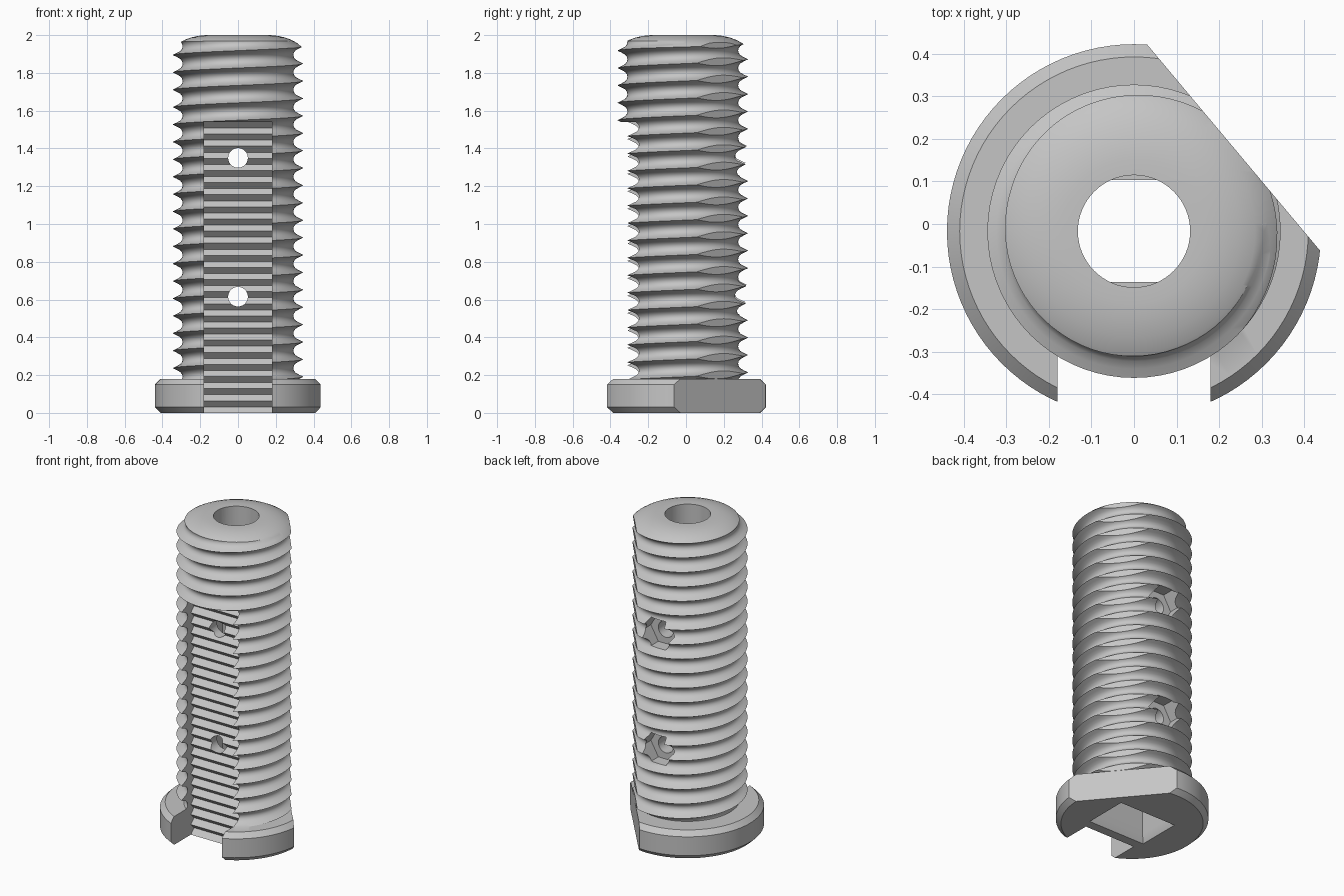
import bpy, bmesh, math
from mathutils import Matrix, Vector

if "Cube" in bpy.data.objects:
    bpy.data.objects.remove(bpy.data.objects["Cube"], do_unlink=True)

grey = bpy.data.materials.new("plain grey")
grey.use_nodes = True
grey.diffuse_color = (0.56, 0.56, 0.56, 1)
grey.node_tree.nodes["Principled BSDF"].inputs["Base Color"].default_value = (0.56, 0.56, 0.56, 1)

PITCH = 0.0921
AXIS_Y = -0.017


def finish(name, bm):
    bmesh.ops.recalc_face_normals(bm, faces=bm.faces)
    mesh = bpy.data.meshes.new(name)
    bm.to_mesh(mesh)
    bm.free()
    mesh.materials.append(grey)
    obj = bpy.data.objects.new(name, mesh)
    bpy.context.collection.objects.link(obj)
    return obj


def lathe(name, profile, steps=96):
    bm = bmesh.new()
    verts = [bm.verts.new((r, 0, z)) for r, z in profile]
    edges = [bm.edges.new(pair) for pair in zip(verts, verts[1:])]
    bmesh.ops.spin(bm, geom=verts + edges, cent=(0, 0, 0), axis=(0, 0, 1),
                   angle=math.tau, steps=steps, use_duplicate=False)
    bmesh.ops.remove_doubles(bm, verts=bm.verts, dist=1e-5)
    return finish(name, bm)


def box(name, low, high, turn=0, flare=0):
    low, high = Vector(low), Vector(high)
    bm = bmesh.new()
    bmesh.ops.create_cube(bm, size=1, matrix=Matrix.Translation((low + high) / 2)
                          @ Matrix.Diagonal((*(high - low), 1)))
    # Widen the lower rim by the flare
    for v in bm.verts:
        if v.co.z < (low.z + high.z) / 2:
            v.co.x += math.copysign(flare, v.co.x)
            v.co.y += math.copysign(flare, v.co.y)
    bm.transform(Matrix.Rotation(turn, 4, "Z"))
    return finish(name, bm)


def rod_y(name, radius, y0, y1, z, sides):
    bm = bmesh.new()
    place = Matrix.Translation((0, (y0 + y1) / 2, z)) @ Matrix.Rotation(math.pi / 2, 4, "X")
    place = place @ Matrix.Rotation(math.pi / sides, 4, "Z")
    bmesh.ops.create_cone(bm, cap_ends=True, segments=sides, radius1=radius,
                          radius2=radius, depth=y1 - y0, matrix=place)
    return finish(name, bm)


def combine(obj, other, operation):
    mod = obj.modifiers.new(operation, "BOOLEAN")
    mod.operation, mod.solver, mod.object = operation, "EXACT", other
    bpy.context.view_layer.objects.active = obj
    bpy.ops.object.modifier_apply(modifier=mod.name)
    bpy.data.objects.remove(other, do_unlink=True)


def threaded_rod():
    # Half the thread profile from crest to root, mirrored to the next crest
    half = [(0, 0.345), (0.11, 0.324), (0.22, 0.306), (0.36, 0.296), (0.5, 0.293)]
    profile = half + [(1 - t, r) for t, r in half[-2:0:-1]]
    n, m, turns = 72, len(profile), 23
    start = 1.918 - PITCH * 21.75
    bm = bmesh.new()
    grid = []
    for i in range(n):
        a = math.tau * i / n
        column = []
        for j in range(turns * m + 1):
            t, r = profile[j % m]
            z = start + PITCH * (j // m + t + i / n)
            column.append(bm.verts.new((r * math.cos(a), r * math.sin(a), z)))
        grid.append(column)
    for i in range(n):
        here = grid[i]
        after = grid[i + 1] if i < n - 1 else grid[0][m:]
        for a, b, c, d in zip(here, after, after[1:], here[1:]):
            bm.faces.new((a, b, c, d))
    # Close both spiral ends
    bottom = bm.verts.new((0, 0, start - 0.05))
    top = bm.verts.new((0, 0, 2.25))
    for edge in [e for e in bm.edges if e.is_boundary]:
        a, b = edge.verts
        bm.faces.new((a, b, top if a.co.z > 1 else bottom))
    return finish("threaded_bolt", bm)


# Threaded shaft trimmed to a domed top
bolt = threaded_rod()
dome = [(0, 0.1), (0.4, 0.1), (0.4, 1.88), (0.345, 1.93), (0.315, 1.957), (0.285, 1.974),
        (0.25, 1.987), (0.21, 1.996), (0.17, 2.0), (0, 2.0)]
combine(bolt, lathe("dome_trim", dome), "INTERSECT")

# Chamfered round head
head = [(0, 0), (0.41, 0), (0.44, 0.03), (0.44, 0.15), (0.41, 0.18), (0, 0.18)]
combine(bolt, lathe("head", head), "UNION")

# Flat along one side of shaft and head
combine(bolt, box("side_flat", (0.306, -1, -0.1), (1, 1, 2.1), math.radians(40)), "DIFFERENCE")

# Round bore above a rectangular channel with a flared mouth
combine(bolt, lathe("bore", [(0, 1.6), (0.132, 1.6), (0.132, 2.1), (0, 2.1)], 64), "DIFFERENCE")
combine(bolt, box("channel", (-0.18, -0.12, -0.1), (0.18, 0.12, 1.7)), "DIFFERENCE")
combine(bolt, box("channel_mouth", (-0.178, -0.118, -0.01), (0.178, 0.118, 0.05), flare=0.027),
        "DIFFERENCE")

# Front slot with a toothed floor
teeth, slot_top = 24, 1.54
step = slot_top / teeth
points = [(-0.6, slot_top), (-0.6, -step)]
for k in range(-1, teeth):
    points += [(-0.2, k * step), (-0.168, (k + 0.5) * step)]
points.append((-0.2, slot_top))
bm = bmesh.new()
face = bm.faces.new([bm.verts.new((-0.18, y, z)) for y, z in points])
side = bmesh.ops.extrude_face_region(bm, geom=[face])
bmesh.ops.translate(bm, vec=(0.36, 0, 0),
                    verts=[v for v in side["geom"] if isinstance(v, bmesh.types.BMVert)])
combine(bolt, finish("rack_slot", bm), "DIFFERENCE")

# Cross holes with hexagonal pockets at the back
for z in (0.615, 1.35):
    combine(bolt, rod_y("cross_hole", 0.052, -0.6, 0.6, z, 32), "DIFFERENCE")
    combine(bolt, rod_y("nut_pocket", 0.105, 0.22, 0.6, z, 6), "DIFFERENCE")

bolt.location.y = AXIS_Y
bpy.ops.object.select_all(action="DESELECT")
bolt.select_set(True)
bpy.context.view_layer.objects.active = bolt
bpy.ops.object.shade_smooth_by_angle(angle=math.radians(30))
